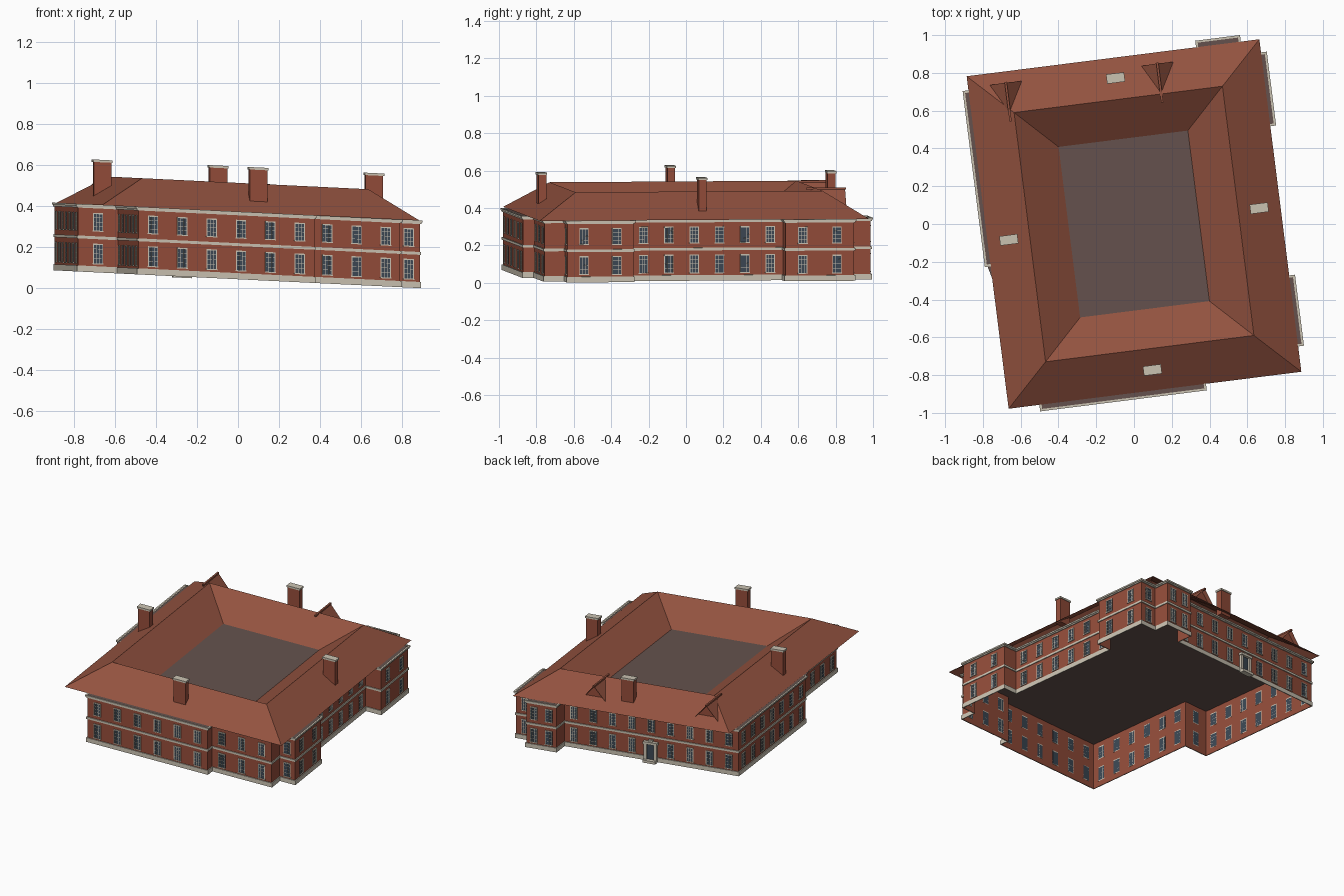
import bpy, bmesh, math
from mathutils import Matrix, Vector

if "Cube" in bpy.data.objects:
    bpy.data.objects.remove(bpy.data.objects["Cube"])

# The whole building is turned a little and slopes gently along x
SHEAR = Matrix.Identity(4)
SHEAR[2][0] = -0.0485
PLACE = Matrix.Translation((0, 0, 0.0445)) @ SHEAR @ Matrix.Rotation(math.radians(7.2), 4, 'Z')


def material(name, rgb):
    m = bpy.data.materials.new(name)
    m.diffuse_color = (*rgb, 1)
    m.use_nodes = True
    m.node_tree.nodes["Principled BSDF"].inputs["Base Color"].default_value = m.diffuse_color
    return m


BRICK = material("brick", (0.30, 0.075, 0.043))
TILE = material("roof_tile", (0.29, 0.085, 0.05))
STONE = material("stone", (0.60, 0.55, 0.45))
GLASS = material("glass", (0.045, 0.065, 0.09))
LEAD = material("flat_roof", (0.13, 0.085, 0.075))


def finish(name, bm, mat):
    me = bpy.data.meshes.new(name)
    bm.to_mesh(me)
    bm.free()
    me.transform(PLACE)
    me.materials.append(mat)
    ob = bpy.data.objects.new(name, me)
    bpy.context.collection.objects.link(ob)
    return ob


def face(bm, pts):
    bm.faces.new([bm.verts.new(p) for p in pts])


def box(bm, lo, hi, basis=Matrix.Identity(4)):
    lo, hi = Vector(lo), Vector(hi)
    m = basis @ Matrix.Translation((lo + hi) / 2) @ Matrix.Diagonal((*(hi - lo), 1))
    bmesh.ops.create_cube(bm, size=1, matrix=m)


# Footprint corners (counter-clockwise) and window bays on the wall that starts there
H = 0.325
PLAN = [(-.605, -.91, 6), (.26, -.91, 0), (.26, -.85, 3), (.69, -.85, 0),
        (.69, -.74, 1), (.80, -.74, 2), (.80, -.385, 0), (.69, -.385, 6),
        (.69, .435, 0), (.80, .435, 2), (.80, .805, 1), (.67, .805, 0),
        (.67, .91, 2), (.455, .91, 0), (.455, .80, 9), (-.80, .80, 7),
        (-.80, -.115, 1), (-.605, -.115, 6)]
PTS = [Vector((x, y)) for x, y, n in PLAN]
N = len(PTS)


def outward(i):
    d = (PTS[(i + 1) % N] - PTS[i]).normalized()
    return Vector((d.y, -d.x))


def offset(d):
    # all corners are square, so both wall normals simply add up
    return [PTS[i] + d * (outward(i) + outward(i - 1)) for i in range(N)]


# Brick walls, open below
bm = bmesh.new()
for i in range(N):
    a, b = PTS[i], PTS[(i + 1) % N]
    face(bm, [(*a, 0), (*b, 0), (*b, H), (*a, H)])
finish("walls", bm, BRICK)

# Flat roof deck over the footprint
bm = bmesh.new()
face(bm, [(*p, H) for p in PTS])
bmesh.ops.triangulate(bm, faces=bm.faces[:])
finish("roof_deck", bm, LEAD)

# Stone bands running round the walls
for name, out, z0, z1 in [("plinth", .006, 0, .03), ("belt_course", .006, .162, .176),
                          ("cornice", .007, .312, .32), ("cornice_top", .012, .32, .33)]:
    bm = bmesh.new()
    inner, outer = PTS, offset(out)
    for i in range(N):
        j = (i + 1) % N
        ring = [(outer, z0), (outer, z1), (inner, z1), (inner, z0)]
        for k in range(3):
            (p, za), (q, zb) = ring[k - 1], ring[k]
            face(bm, [(*p[i], za), (*p[j], za), (*q[j], zb), (*q[i], zb)])
    finish(name, bm, STONE)

# Windows: glass, glazing bars and sills on both floors
glass, bars = bmesh.new(), bmesh.new()
W = 0.025
for i, (x, y, n) in enumerate(PLAN):
    a, b, nrm = PTS[i], PTS[(i + 1) % N], outward(i)
    d = (b - a).normalized()
    basis = Matrix(((d.x, nrm.x, 0, x), (d.y, nrm.y, 0, y), (0, 0, 1, 0), (0, 0, 0, 1)))
    for k in range(n):
        s = (b - a).length * (k + .5) / n
        for z0, z1 in [(.043, .138), (.203, .288)]:
            if n == 9 and k == 4 and z0 < .1:
                continue  # the door goes here
            box(glass, (s - W, -.001, z0), (s + W, .002, z1), basis)
            for t in (-1, -1 / 3, 1 / 3, 1):
                c, w = s + t * (W - .002), (.002 if abs(t) == 1 else .001)
                box(bars, (c - w, -.001, z0), (c + w, .004, z1), basis)
            for f in (.25, .5, .75):
                zc = z0 + f * (z1 - z0)
                box(bars, (s - W, -.001, zc - .001), (s + W, .0035, zc + .001), basis)
            box(bars, (s - W, -.001, z1 - .004), (s + W, .005, z1 + .002), basis)
            box(bars, (s - W - .002, -.001, z0 - .004), (s + W + .002, .006, z0 + .001), basis)
finish("window_glass", glass, GLASS)
finish("window_bars", bars, STONE)

# Door with surround, hood and step on the back wall
DX, DY = -.172, .80
bm = bmesh.new()
for s in (-1, 1):
    box(bm, (DX + s * .036 - .01, DY, 0), (DX + s * .036 + .01, DY + .018, .125))
box(bm, (DX - .05, DY, .12), (DX + .05, DY + .024, .137))
box(bm, (DX - .015, DY, .137), (DX + .015, DY + .015, .15))
box(bm, (DX - .046, DY, -.006), (DX + .046, DY + .035, .012))
finish("door_surround", bm, STONE)
bm = bmesh.new()
box(bm, (DX - .027, DY, .01), (DX + .027, DY + .008, .122))
finish("door", bm, GLASS)

# Hipped ring roof: rises to the ridge, then falls inward to the deck
bm = bmesh.new()
rings = []
for hx, hy, z in [(.781, .887, H + .004), (.556, .665, .47), (.345, .455, H + .001)]:
    rings.append([bm.verts.new((sx * hx, sy * hy, z))
                  for sx, sy in ((-1, -1), (1, -1), (1, 1), (-1, 1))])
for lo, hi in zip(rings, rings[1:]):
    for i in range(4):
        j = (i + 1) % 4
        bm.faces.new((lo[i], lo[j], hi[j], hi[i]))
finish("roof", bm, TILE)

# Two gabled dormers with ridge caps on the back slope
bm, gable = bmesh.new(), bmesh.new()
for u in (.229, -.58):
    apex, back = (u, .828, .467), (u, .667, .467)
    for s in (-1, 1):
        pts = [(u + s * .087, .825, .366), apex, back]
        face(bm, pts if s < 0 else pts[::-1])
    box(bm, (u - .006, .62, .46), (u + .006, .832, .471))
    face(gable, [(u + .072, .80, .38), (u - .072, .80, .38), (u, .80, .463)])
finish("dormer_roofs", bm, TILE)
finish("dormer_gables", gable, BRICK)

# Four chimneys with stone caps
stack, cap = bmesh.new(), bmesh.new()
for u, v in ((0, .779), (0, -.779), (.668, 0), (-.668, 0)):
    box(stack, (u - .043, v - .021, .365), (u + .043, v + .021, .54))
    box(cap, (u - .048, v - .025, .538), (u + .048, v + .025, .55))
finish("chimney_stacks", stack, BRICK)
finish("chimney_caps", cap, STONE)
